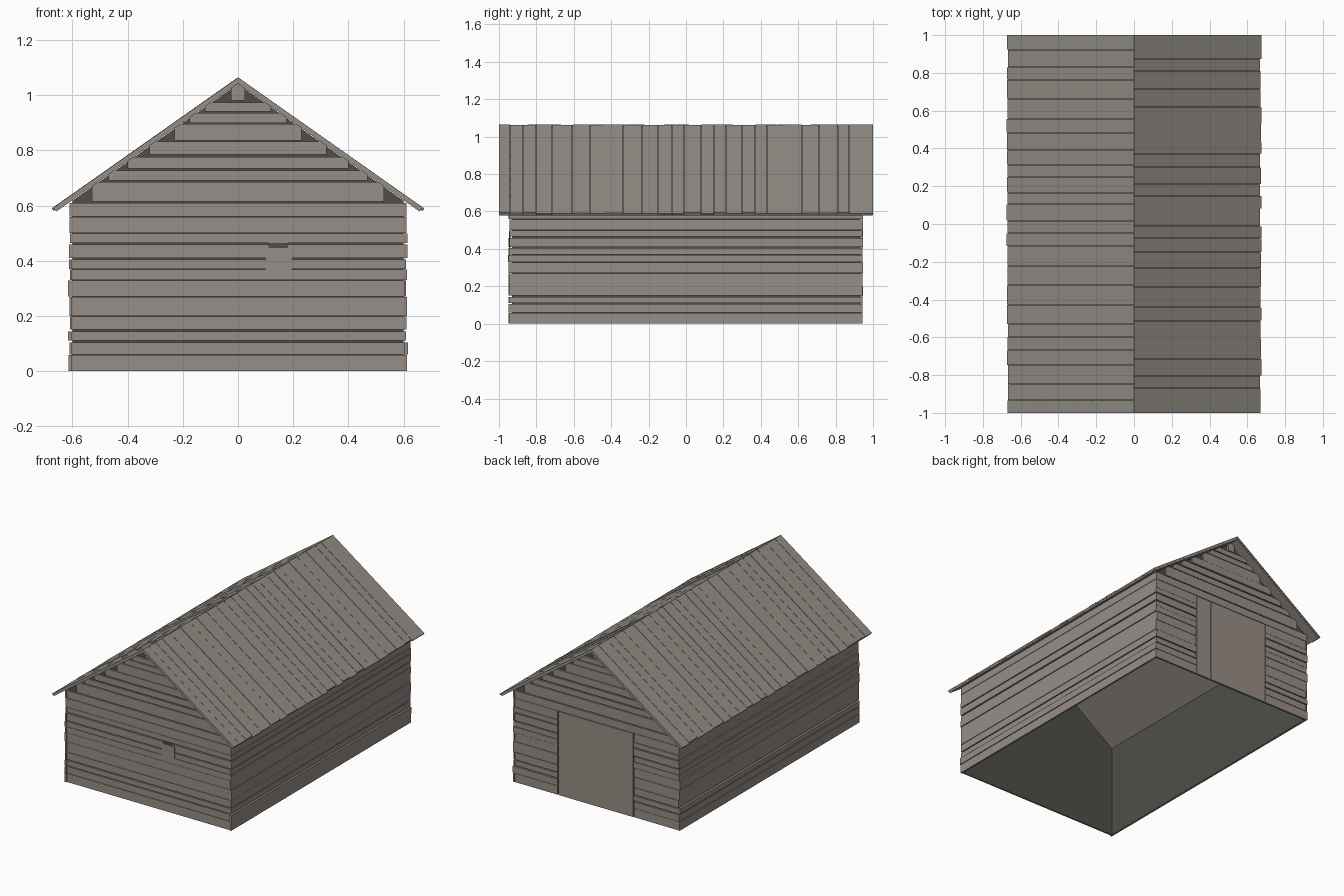
import bpy, bmesh, random

random.seed(4)
start = bpy.data.objects.get("Cube")
if start:
    bpy.data.objects.remove(start, do_unlink=True)


def material(name, rgb):
    m = bpy.data.materials.new(name)
    m.use_nodes = True
    m.diffuse_color = (*rgb, 1)
    bsdf = m.node_tree.nodes["Principled BSDF"]
    bsdf.inputs["Base Color"].default_value = (*rgb, 1)
    bsdf.inputs["Roughness"].default_value = 0.9
    return m


WOOD = material("weathered wood", (0.31, 0.268, 0.24))
ROOF = material("grey roof wood", (0.285, 0.262, 0.23))
DARK = material("dark interior", (0.078, 0.078, 0.066))


def prism(bm, ring, offset):
    """Extrude a flat ring of points by an offset into a closed solid."""
    a = [bm.verts.new(p) for p in ring]
    b = [bm.verts.new([c + d for c, d in zip(p, offset)]) for p in ring]
    n = len(ring)
    bm.faces.new(a)
    bm.faces.new(b[::-1])
    for i in range(n):
        bm.faces.new((a[i], b[i], b[(i + 1) % n], a[(i + 1) % n]))


def box(bm, x0, x1, y0, y1, z0, z1):
    prism(bm, [(x0, y0, z0), (x1, y0, z0), (x1, y1, z0), (x0, y1, z0)], (0, 0, z1 - z0))


def finish(bm, name, mats, rule=None, solid=True):
    if solid:
        bmesh.ops.recalc_face_normals(bm, faces=bm.faces)
    if rule:
        bm.normal_update()
        for f in bm.faces:
            f.material_index = rule(f)
    mesh = bpy.data.meshes.new(name)
    bm.to_mesh(mesh)
    bm.free()
    for m in mats:
        mesh.materials.append(m)
    ob = bpy.data.objects.new(name, mesh)
    bpy.context.collection.objects.link(ob)
    return ob


def jitter(a):
    return random.uniform(-a, a)


RIDGE, SLOPE = 1.065, 0.704
ROWS = [0, .06, .11, .15, .2, .27, .33, .37, .41, .465, .5, .56, .615]
WIDE_GAPS = (.11, .15, .41, .465, .615, .785)
GABLE = [(.615, .69, .53), (.69, .735, .47), (.735, .785, .40), (.785, .835, .32),
         (.835, .9, .23), (.9, .94, .175), (.94, .98, .12), (.98, 1.04, .025)]
DOOR = (-.27, .28, .56)


def gap(z):
    return .006 if z in WIDE_GAPS else .002


# Dark inner shell, open below and under the roof
bm = bmesh.new()
sx, sy, eave = .6, .93, .617
gable_ring = [(-sx, 0), (sx, 0), (sx, eave), (0, 1.04), (-sx, eave)]
for y in (-sy, sy):
    bm.faces.new([bm.verts.new((x, y, z)) for x, z in gable_ring])
for x in (-sx, sx):
    ring = [(-sy, 0), (sy, 0), (sy, eave), (-sy, eave)]
    bm.faces.new([bm.verts.new((x, y, z)) for y, z in ring])
finish(bm, "inner_shell", [DARK], solid=False)

# Horizontal boards on the two gable ends
for name, side in (("front_boards", -1), ("back_boards", 1)):
    bm = bmesh.new()

    def board(x0, x1, z0, z1):
        outer = side * (.943 + jitter(.0015))
        y0, y1 = sorted((side * (sy + .001), outer))
        box(bm, x0, x1, y0, y1, z0, z1 - gap(z1))

    for z0, z1 in zip(ROWS, ROWS[1:]):
        if side > 0 and z1 <= DOOR[2]:
            board(-.605, DOOR[0] - .006, z0, z1)
            board(DOOR[1] + .006, .605, z0, z1)
        else:
            board(-.605, .605, z0, z1)
    for z0, z1, half in GABLE:
        board(-half, half, z0, min(z1, RIDGE - .005 - SLOPE * half))
    finish(bm, name, [WOOD])

# Horizontal boards on the long sides
for name, side in (("left_boards", 1), ("right_boards", -1)):
    bm = bmesh.new()
    for z0, z1 in zip(ROWS, ROWS[1:]):
        outer = side * (.612 + jitter(.004))
        x0, x1 = sorted((side * (sx + .001), outer))
        box(bm, x0, x1, -.947 + jitter(.004), .945 + jitter(.002), z0, z1 - gap(z1))
    finish(bm, name, [WOOD])

# Back door made of upright boards
bm = bmesh.new()
count = 5
step = (DOOR[1] - DOOR[0]) / count
for i in range(count):
    x = DOOR[0] + i * step
    box(bm, x, x + step - .0005, sy + .001, .944 + jitter(.0008), 0, DOOR[2] - .004)
finish(bm, "back_door", [WOOD])

# Small front window: shutter with a dark slot above it
bm = bmesh.new()
box(bm, .10, .195, -.947, -.938, .368, .446)
finish(bm, "window_shutter", [WOOD])
bm = bmesh.new()
box(bm, .11, .182, -.946, -.938, .446, .465)
finish(bm, "window_slot", [DARK])


def slope_board(bm, side, y0, y1, reach, top, thick):
    """Board lying on one roof slope, from ridge to eave."""
    z = RIDGE - top
    drop = SLOPE * reach
    lean = thick * .45
    ring = [(0, y0, z), (side * reach, y0, z - drop),
            (side * (reach - lean), y0, z - drop - thick * .7), (0, y0, z - thick)]
    prism(bm, ring, (0, y1 - y0, 0))


# Roof lining and random-width roof boards on both slopes
for name, side in (("left", 1), ("right", -1)):
    bm = bmesh.new()
    slope_board(bm, side, -.998, .998, .664, .012, .011)
    finish(bm, name + "_roof_lining", [WOOD])
    bm = bmesh.new()
    y = -1
    while y < 1:
        end = y + random.uniform(.06, .11)
        if end > .95:
            end = 1
        seam = 0 if end == 1 else .0025
        slope_board(bm, side, y, end - seam, .671 + jitter(.004), random.uniform(0, .002), .0115)
        y = end
    finish(bm, name + "_roof_boards", [WOOD, ROOF], lambda f: int(f.normal.z > .3))
